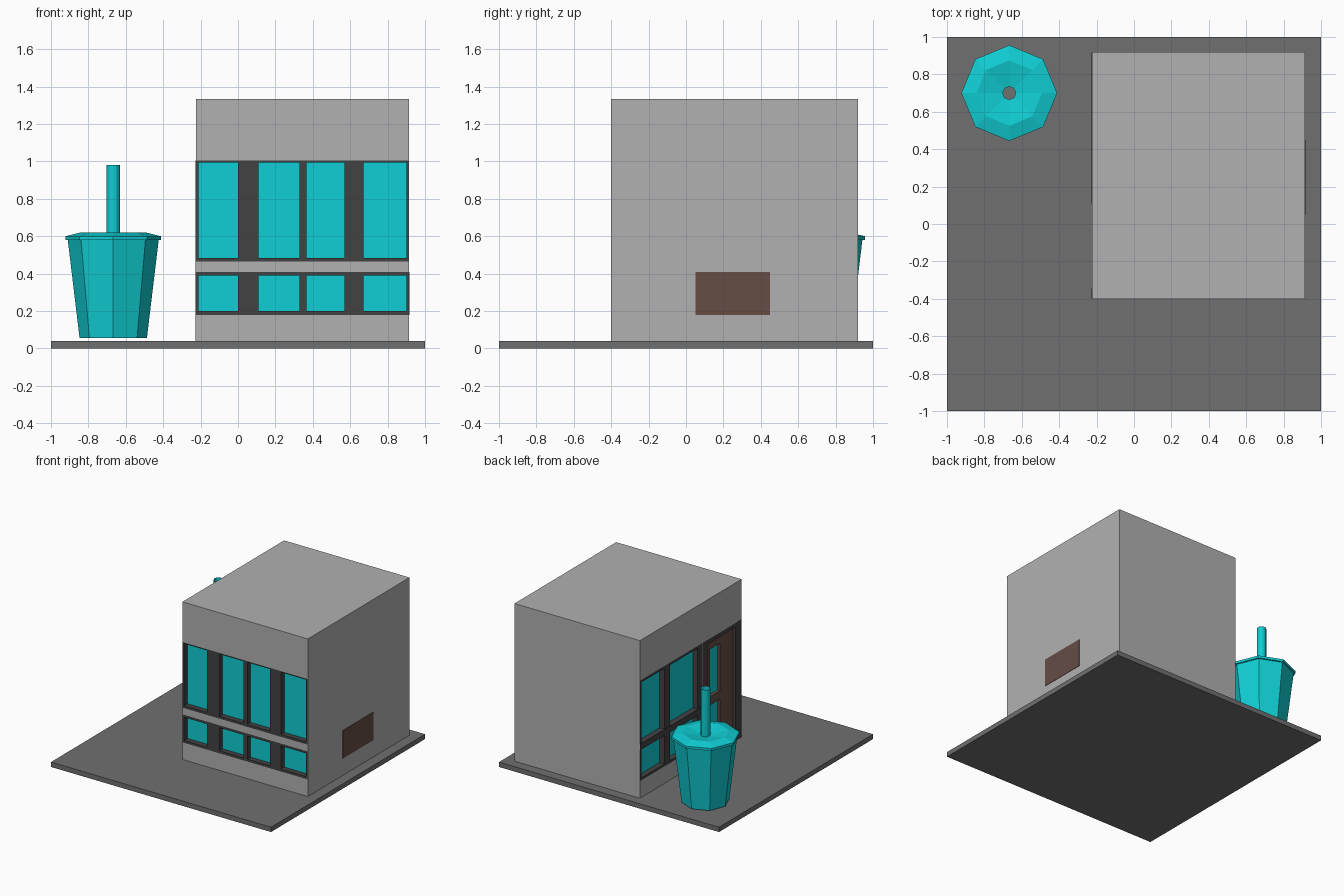
import bpy, bmesh, math
from mathutils import Vector

if "Cube" in bpy.data.objects:
    bpy.data.objects.remove(bpy.data.objects["Cube"])


def material(name, r, g, b):
    m = bpy.data.materials.new(name)
    m.diffuse_color = (r, g, b, 1)
    m.use_nodes = True
    m.node_tree.nodes["Principled BSDF"].inputs["Base Color"].default_value = m.diffuse_color
    return m


WALL = material("wall_grey", 0.44, 0.44, 0.44)
PAVING = material("paving_grey", 0.16, 0.16, 0.16)
DARK = material("frame_dark", 0.055, 0.055, 0.055)
TEAL = material("teal", 0.005, 0.62, 0.66)
BROWN = material("brown", 0.13, 0.075, 0.06)


def finish(name, bm, mat):
    me = bpy.data.meshes.new(name)
    bm.to_mesh(me)
    bm.free()
    ob = bpy.data.objects.new(name, me)
    bpy.context.collection.objects.link(ob)
    if mat:
        me.materials.append(mat)
    return ob


def boxes(name, specs, mat=None):
    """One object from boxes given as (x0, x1, y0, y1, z0, z1)."""
    bm = bmesh.new()
    for x0, x1, y0, y1, z0, z1 in specs:
        for v in bmesh.ops.create_cube(bm, size=1)["verts"]:
            v.co = Vector((x1 if v.co.x > 0 else x0,
                           y1 if v.co.y > 0 else y0,
                           z1 if v.co.z > 0 else z0))
    return finish(name, bm, mat)


# Building outline
X0, X1, Y0, Y1, TOP = -0.225, 0.915, -0.40, 0.92, 1.335
DEPTH = 0.05


def front(u0, u1, d0, d1, z0, z1):
    return (u0, u1, Y0 + d0, Y0 + d1, z0, z1)


def left(u0, u1, d0, d1, z0, z1):
    return (X0 + d0, X0 + d1, u0, u1, z0, z1)


boxes("base", [(-1, 1, -1, 1, 0, 0.04)], PAVING)
body = boxes("building_body", [(X0, X1, Y0, Y1, 0.04, TOP)], WALL)


def glazing(name, place, u0, u1, z0, z1, panes, g0, g1, cut0=0.0):
    """Cut a slot in the wall, fill it with frame bars and recessed glass."""
    cutter = boxes(name + "_cutter", [place(u0 - cut0, u1, -0.05, DEPTH, z0, z1)])
    cutter.hide_render = True
    cutter.hide_set(True)
    mod = body.modifiers.new(name, 'BOOLEAN')
    mod.object, mod.operation, mod.solver = cutter, 'DIFFERENCE', 'EXACT'
    bars = [place(u0, u1, 0, DEPTH, g1, z1)]
    if g0 > z0:
        bars.append(place(u0, u1, 0, DEPTH, z0, g0))
    edges = [u0] + [e for p in panes for e in p] + [u1]
    bars += [place(a, b, 0, DEPTH, g0, g1) for a, b in zip(edges[::2], edges[1::2])]
    boxes(name + "_frame", bars, DARK)
    boxes(name + "_glass", [place(a, b, DEPTH - 0.006, DEPTH + 0.004, g0, g1)
                            for a, b in panes], TEAL)


# Front windows: tall upper row and short lower row
columns = [(-0.21, 0.0), (0.11, 0.33), (0.365, 0.57), (0.67, 0.90)]
glazing("front_upper_window", front, X0, 0.911, 0.465, 1.005, columns, 0.485, 0.995, 0.01)
glazing("front_lower_window", front, X0, 0.911, 0.18, 0.41, columns, 0.20, 0.39, 0.01)

# Left side windows
side = [(0.60, 0.90), (0.17, 0.53)]
side = sorted(side)
glazing("side_upper_window", left, 0.11, 0.916, 0.465, 1.005, side, 0.485, 0.985)
glazing("side_lower_window", left, 0.11, 0.916, 0.18, 0.455, side, 0.20, 0.435)
boxes("side_window_rail", [left(0.11, 0.916, -0.003, 0.01, 0.435, 0.485)], DARK)

# Side doorway with a brown glazed door
glazing("doorway", left, -0.345, 0.10, 0.042, 1.005, [(-0.32, 0.04)], 0.042, 0.97)
D0, D1 = 0.02, 0.044
rails = [left(-0.32, 0.04, D0, D1, a, b)
         for a, b in ((0.042, 0.14), (0.44, 0.51), (0.90, 0.97))]
stiles = [left(a, b, D0, D1, z0, z1) for z0, z1 in ((0.14, 0.44), (0.51, 0.90))
          for a, b in ((-0.32, -0.15), (-0.02, 0.04))]
boxes("door", rails + stiles, BROWN)
boxes("corner_trim", [left(-0.398, -0.345, -0.003, 0.002, 0.042, 1.005)], DARK)

# Brown panel on the right wall
boxes("wall_panel", [(X1 - 0.01, X1 + 0.003, 0.05, 0.45, 0.18, 0.41)], BROWN)


def lathe(name, profile, sides, centre, mat):
    bm = bmesh.new()
    rings = []
    for r, z in profile:
        rings.append([bm.verts.new((centre[0] + r * math.cos(i * math.tau / sides),
                                    centre[1] + r * math.sin(i * math.tau / sides), z))
                      for i in range(sides)])
    for a, b in zip(rings, rings[1:]):
        for i in range(sides):
            j = (i + 1) % sides
            bm.faces.new((a[i], a[j], b[j], b[i]))
    return finish(name, bm, mat)


# Giant drinks cup: eight-sided body, dished lid and hollow straw
CUP = (-0.667, 0.70)
lathe("cup_body", [(0.18, 0.055), (0.243, 0.58)], 8, CUP, TEAL)
lathe("cup_lid", [(0.243, 0.58), (0.256, 0.58), (0.256, 0.60),
                  (0.175, 0.62), (0.035, 0.595)], 8, CUP, TEAL)
lathe("straw", [(0.036, 0.59), (0.036, 0.98)], 12, CUP, TEAL)
